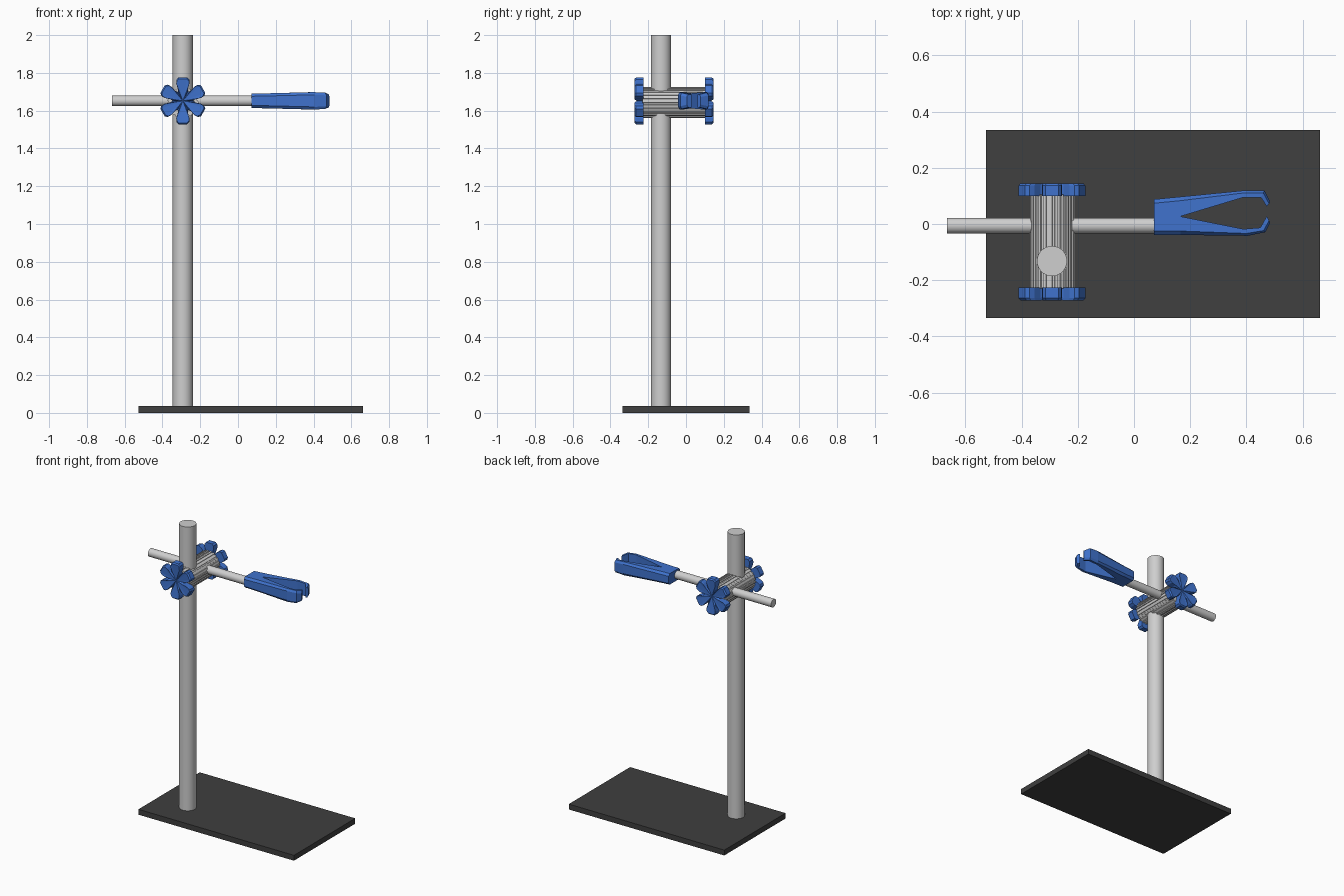
import bpy, bmesh, math
from mathutils import Vector

if "Cube" in bpy.data.objects:
    bpy.data.objects.remove(bpy.data.objects["Cube"])


def material(name, rgb):
    m = bpy.data.materials.new(name)
    m.diffuse_color = (*rgb, 1)
    m.use_nodes = True
    m.node_tree.nodes["Principled BSDF"].inputs["Base Color"].default_value = m.diffuse_color
    return m


STEEL = material("light grey metal", (0.62, 0.62, 0.62))
BLACK = material("dark grey", (0.05, 0.05, 0.05))
BLUE = material("blue plastic", (0.05, 0.17, 0.61))

AX, AZ = -0.292, 1.652          # clamp axis, which runs along y


def finish(bm, name, mat):
    bmesh.ops.recalc_face_normals(bm, faces=bm.faces)
    me = bpy.data.meshes.new(name)
    bm.to_mesh(me)
    bm.free()
    me.materials.append(mat)
    ob = bpy.data.objects.new(name, me)
    bpy.context.collection.objects.link(ob)
    return ob


def rod(name, a, b, r):
    """Smooth cylinder from a to b."""
    a, b = Vector(a), Vector(b)
    bpy.ops.mesh.primitive_cylinder_add(
        vertices=48, radius=r, depth=(b - a).length, location=(a + b) / 2,
        rotation=(b - a).to_track_quat('Z', 'Y').to_euler())
    ob = bpy.context.object
    ob.name = name
    ob.data.materials.append(STEEL)
    bpy.ops.object.shade_smooth_by_angle(angle=math.radians(35))


def knob(name, y_in, y_out):
    """Six-armed hand knob with a dished centre."""
    s = 1 if y_out > y_in else -1
    # (distance along arm, half width) for one side of an arm
    side = [(0.062, 0.026), (0.092, 0.035), (0.112, 0.034), (0.124, 0.023)]
    arm = [(r, -w) for r, w in side] + [(r, w) for r, w in reversed(side)]
    outline = []                # (x, z, inset factor, drop of front face)
    for k in range(6):
        a = math.radians(90 + 60 * k)
        c, d = math.cos(a), math.sin(a)
        for r, w in arm:
            outline.append((r * c - w * d, r * d + w * c, 0.94, 0))
        v = a + math.radians(30)
        outline.append((0.054 * math.cos(v), 0.054 * math.sin(v), 0.94, 0.014))
    bm = bmesh.new()
    back = [bm.verts.new((AX + x, y_in, AZ + z)) for x, z, f, d in outline]
    rim = [bm.verts.new((AX + x, y_out - s * (0.008 + d), AZ + z))
           for x, z, f, d in outline]
    face = [bm.verts.new((AX + x * f, y_out - s * d, AZ + z * f))
            for x, z, f, d in outline]
    hub = bm.verts.new((AX, y_out - s * 0.012, AZ))
    base = bm.verts.new((AX, y_in, AZ))
    n = len(outline)
    for i in range(n):
        j = (i + 1) % n
        bm.faces.new((back[i], back[j], rim[j], rim[i]))
        bm.faces.new((rim[i], rim[j], face[j], face[i]))
        bm.faces.new((face[i], face[j], hub))
        bm.faces.new((back[j], back[i], base))
    finish(bm, name, BLUE)


def jaw(name, outer, inner, heights):
    """Clamp finger lofted between outer and inner plan lines."""
    bm = bmesh.new()
    rings = []
    for (ox, oy), (ix, iy), h in zip(outer, inner, heights):
        o, i = Vector((ox, oy)), Vector((ix, iy))
        c = o + (i - o) * min(0.35, 0.014 / (i - o).length)
        pts = [(i, h), (c, h), (o, h - 0.014),
               (o, 0.014 - h), (c, -h), (i, -h)]
        rings.append([bm.verts.new((p.x, p.y, AZ + z)) for p, z in pts])
    for a, b in zip(rings, rings[1:]):
        for k in range(6):
            m = (k + 1) % 6
            bm.faces.new((a[k], a[m], b[m], b[k]))
    bm.faces.new(rings[0])
    bm.faces.new(rings[-1])
    finish(bm, name, BLUE)


# base plate
bm = bmesh.new()
bmesh.ops.create_cube(bm, size=1)
for v in bm.verts:
    v.co = (0.0675 + v.co.x * 1.19, v.co.y * 0.67, 0.0185 + v.co.z * 0.037)
finish(bm, "base_plate", BLACK)

# upright pole and cross rod
rod("pole", (AX, -0.132, 0.03), (AX, -0.132, 2.0), 0.0535)
rod("cross_rod", (-0.666, -0.006, AZ), (0.09, -0.006, AZ), 0.028)

# ribbed clamp barrel
bm = bmesh.new()
RIBS = 24
ring = []
for k in range(RIBS):
    for frac, r in ((0, 0.082), (0.5, 0.082), (0.55, 0.077), (0.95, 0.077)):
        a = (k + frac) * math.tau / RIBS
        ring.append((AX + r * math.cos(a), AZ - 0.01 + r * math.sin(a)))
front = [bm.verts.new((x, -0.23, z)) for x, z in ring]
rear = [bm.verts.new((x, 0.105, z)) for x, z in ring]
for i in range(len(ring)):
    j = (i + 1) % len(ring)
    bm.faces.new((front[i], front[j], rear[j], rear[i]))
bm.faces.new(front)
bm.faces.new(rear)
finish(bm, "clamp_barrel", STEEL)

# tightening knobs
knob("front_knob", -0.226, -0.272)
knob("rear_knob", 0.100, 0.145)

# gripping jaws
H = [0.038, 0.040, 0.046, 0.043, 0.034]
jaw("front_jaw",
    [(0.072, -0.039), (0.165, -0.039), (0.405, -0.042), (0.468, -0.029), (0.485, 0.004)],
    [(0.072, 0.027), (0.165, 0.027), (0.39, -0.018), (0.45, -0.013), (0.473, 0.028)],
    H)
jaw("rear_jaw",
    [(0.072, 0.088), (0.165, 0.097), (0.40, 0.120), (0.465, 0.119), (0.485, 0.078)],
    [(0.072, 0.027), (0.165, 0.027), (0.39, 0.095), (0.452, 0.095), (0.473, 0.062)],
    H)
